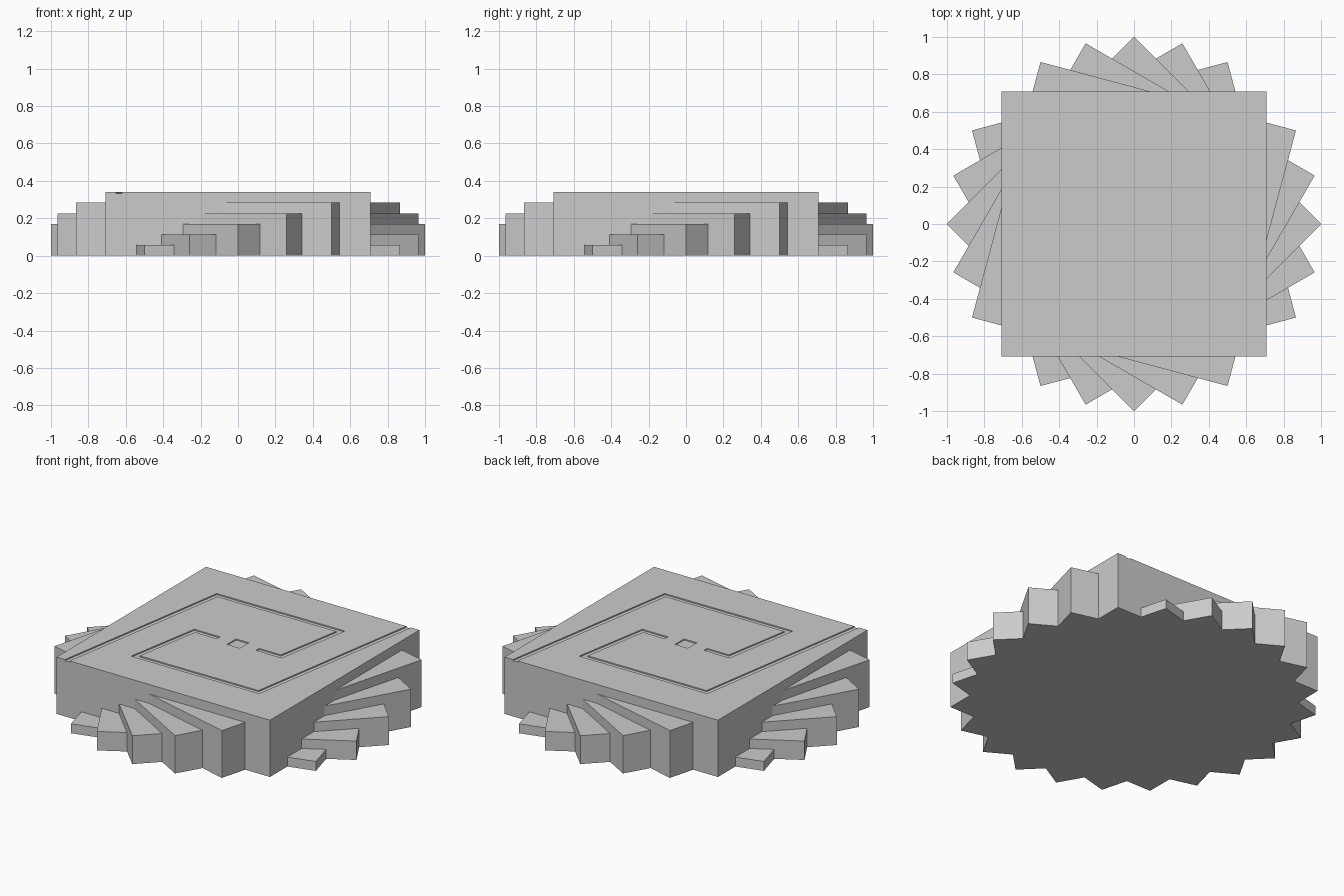
import bpy, bmesh
from math import radians
from mathutils import Vector, Matrix

if "Cube" in bpy.data.objects:
    bpy.data.objects.remove(bpy.data.objects["Cube"])

SIDE, HEIGHT, STEPS = 2 ** 0.5, 0.34, 6
GROOVE_WIDTH, GROOVE_DEPTH = 0.03, 0.007


def new_object(name, bm):
    bmesh.ops.recalc_face_normals(bm, faces=bm.faces)
    mesh = bpy.data.meshes.new(name)
    bm.to_mesh(mesh)
    bm.free()
    obj = bpy.data.objects.new(name, mesh)
    bpy.context.collection.objects.link(obj)
    return obj


def box(name, side, z0, z1, turn=0):
    bm = bmesh.new()
    bmesh.ops.create_cube(bm, size=1, matrix=Matrix.Rotation(turn, 4, 'Z')
                          @ Matrix.Translation((0, 0, (z0 + z1) / 2))
                          @ Matrix.Diagonal((side, side, z1 - z0, 1)))
    return new_object(name, bm)


def offset_line(path, d):
    """Offset a polyline sideways with mitred corners."""
    out = []
    for i, p in enumerate(path):
        normals = []
        for a, b in ((i - 1, i), (i, i + 1)):
            if a >= 0 and b < len(path):
                t = (path[b] - path[a]).normalized()
                normals.append(Vector((-t.y, t.x)))
        m = sum(normals, Vector((0, 0))).normalized()
        out.append(p + m * d / m.dot(normals[0]))
    return out


def groove_cutter(name, points):
    path = [Vector(p) for p in points]
    outline = offset_line(path, GROOVE_WIDTH / 2) + offset_line(path, -GROOVE_WIDTH / 2)[::-1]
    bm = bmesh.new()
    face = bm.faces.new([bm.verts.new((p.x, p.y, HEIGHT - GROOVE_DEPTH)) for p in outline])
    ext = bmesh.ops.extrude_face_region(bm, geom=[face])
    verts = [v for v in ext['geom'] if isinstance(v, bmesh.types.BMVert)]
    bmesh.ops.translate(bm, verts=verts, vec=(0, 0, 0.1))
    return new_object(name, bm)


# Fan of square steps, each 15 degrees further round and one step lower
for k in range(1, STEPS):
    box(f"step_{STEPS - k}", SIDE, 0, HEIGHT * (STEPS - k) / STEPS, radians(-15 * k))

# Top block with two-armed spiral groove and a small square centre recess
top = box("top_block", SIDE, 0, HEIGHT)
arm = [(-0.651, -0.80), (-0.45, 0.445), (0.365, 0.45), (0.287, 0.0), (0.13, 0.0)]
cutters = [
    groove_cutter("groove_cutter_left", arm),
    groove_cutter("groove_cutter_right", [(-x, -y) for x, y in arm]),
    box("centre_recess_cutter", 0.085, HEIGHT - GROOVE_DEPTH, HEIGHT + 0.1),
]
for c in cutters:
    mod = top.modifiers.new(c.name, 'BOOLEAN')
    mod.operation, mod.solver, mod.object = 'DIFFERENCE', 'EXACT', c

# Bake the cuts, then drop the cutters
bpy.context.view_layer.objects.active = top
for mod in list(top.modifiers):
    bpy.ops.object.modifier_apply(modifier=mod.name)
for c in cutters:
    bpy.data.objects.remove(c)
